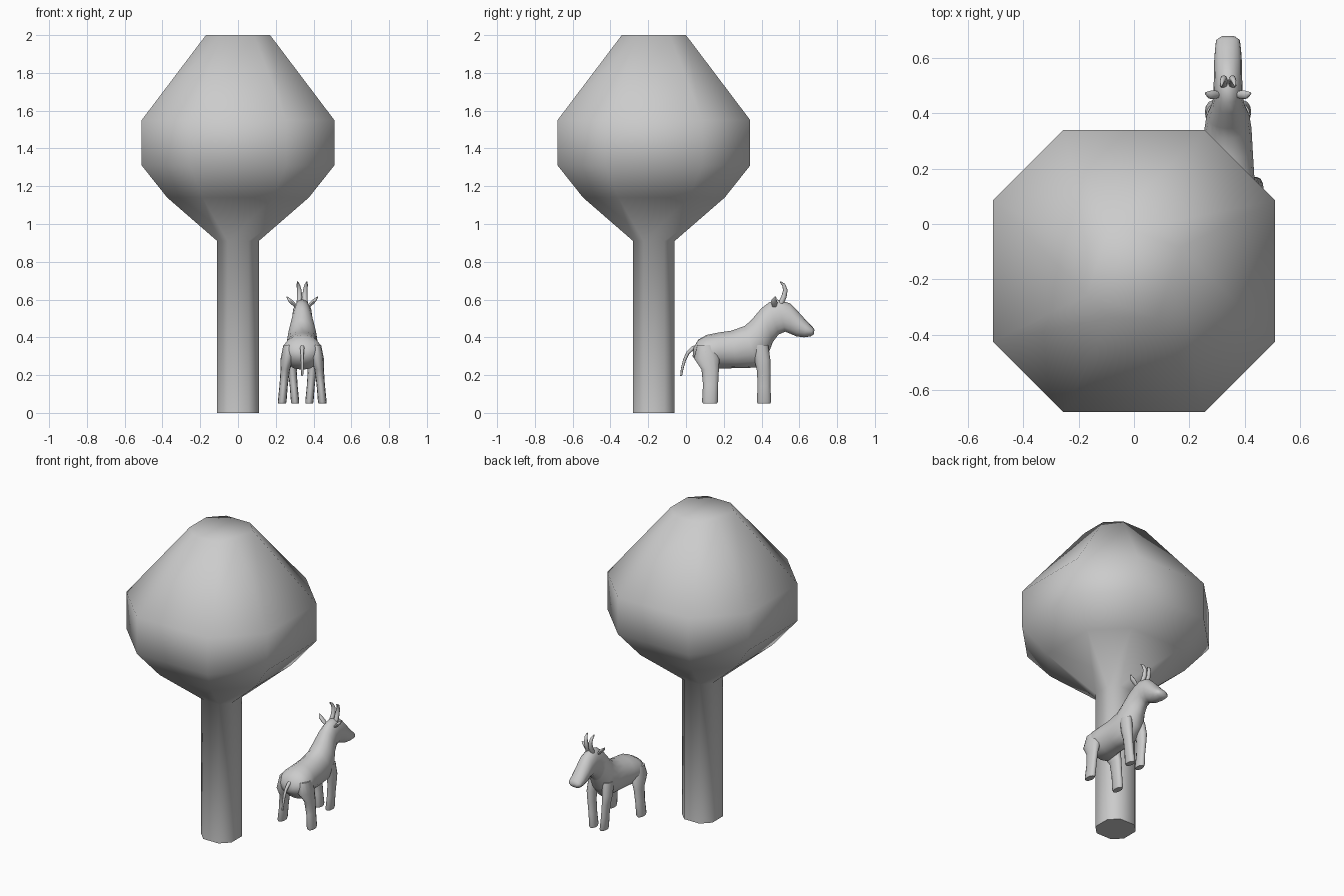
import bpy, bmesh, math
from mathutils import Vector

GOAT_X = 0.34


def loft(name, rings, angle=60):
    """Skin a list of equal-length closed rings and cap both ends."""
    bm = bmesh.new()
    loops = [[bm.verts.new(p) for p in ring] for ring in rings]
    n = len(loops[0])
    for a, b in zip(loops, loops[1:]):
        for i in range(n):
            j = (i + 1) % n
            bm.faces.new((a[i], a[j], b[j], b[i]))
    bm.faces.new(loops[0])
    bm.faces.new(loops[-1])
    bmesh.ops.recalc_face_normals(bm, faces=bm.faces)
    me = bpy.data.meshes.new(name)
    bm.to_mesh(me)
    bm.free()
    ob = bpy.data.objects.new(name, me)
    bpy.context.collection.objects.link(ob)
    bpy.ops.object.select_all(action='DESELECT')
    ob.select_set(True)
    bpy.context.view_layer.objects.active = ob
    bpy.ops.object.shade_smooth_by_angle(angle=math.radians(angle))
    return ob


def ellipse(c, u, v, n=12):
    return [c + u * math.cos(2 * math.pi * i / n) + v * math.sin(2 * math.pi * i / n)
            for i in range(n)]


def tube(name, pts, radii, ref, n=8, flat=1.0):
    """Tapered tube through pts; ref keeps the rings from twisting."""
    pts = [Vector(p) for p in pts]
    ref = Vector(ref)
    rings = []
    for i, p in enumerate(pts):
        t = (pts[min(i + 1, len(pts) - 1)] - pts[max(i - 1, 0)]).normalized()
        v = t.cross(ref).normalized()
        u = v.cross(t)
        rings.append(ellipse(p, u * radii[i], v * radii[i] * flat, n))
    return loft(name, rings)


# Tree: trunk and crown as one stack of octagons
def octagon(z, r):
    h = r / 2
    pts = [(h, r), (-h, r), (-r, h), (-r, -h), (-h, -r), (h, -r), (r, -h), (r, h)]
    return [Vector((x, y - 0.17, z)) for x, y in pts]


loft("tree", [octagon(z, r) for z, r in
              [(0, 0.11), (0.91, 0.11), (1.14, 0.375), (1.31, 0.51), (1.55, 0.51), (2, 0.17)]], 75)

# Goat body, neck and head: top (y, z), bottom (y, z), half width
body = [
    (0.040, 0.345, 0.035, 0.300, 0.030), (0.065, 0.388, 0.055, 0.270, 0.085),
    (0.110, 0.413, 0.100, 0.228, 0.108), (0.170, 0.425, 0.180, 0.235, 0.095),
    (0.240, 0.435, 0.270, 0.237, 0.090), (0.310, 0.460, 0.380, 0.240, 0.085),
    (0.345, 0.490, 0.435, 0.310, 0.078), (0.400, 0.555, 0.460, 0.375, 0.060),
    (0.440, 0.585, 0.490, 0.415, 0.052), (0.485, 0.600, 0.525, 0.430, 0.052),
    (0.550, 0.580, 0.555, 0.418, 0.050), (0.595, 0.535, 0.585, 0.405, 0.050),
    (0.640, 0.485, 0.625, 0.400, 0.047), (0.670, 0.455, 0.660, 0.405, 0.043),
    (0.680, 0.440, 0.676, 0.415, 0.025),
]
rings = []
for ty, tz, by, bz, w in body:
    top, bot = Vector((GOAT_X, ty, tz)), Vector((GOAT_X, by, bz))
    rings.append(ellipse((top + bot) / 2, Vector((w, 0, 0)), (top - bot) / 2, 16))
loft("goat_body", rings)

# Legs: (x offset, y, z, half width, half depth) from top to hoof
hind = [(0.070, 0.105, 0.36, 0.030, 0.045), (0.078, 0.110, 0.29, 0.036, 0.068),
        (0.090, 0.128, 0.23, 0.025, 0.046), (0.098, 0.130, 0.15, 0.022, 0.040),
        (0.106, 0.127, 0.06, 0.023, 0.042), (0.107, 0.127, 0.05, 0.020, 0.037)]
front = [(0.050, 0.390, 0.36, 0.030, 0.045), (0.056, 0.405, 0.28, 0.028, 0.042),
         (0.052, 0.412, 0.22, 0.023, 0.036), (0.045, 0.413, 0.14, 0.021, 0.034),
         (0.038, 0.413, 0.06, 0.022, 0.038), (0.037, 0.413, 0.05, 0.019, 0.034)]

for side, s in (("left", -1), ("right", 1)):
    for part, leg in (("hind", hind), ("front", front)):
        loft(f"{part}_leg_{side}",
             [ellipse(Vector((GOAT_X + s * x, y, z)), Vector((w, 0, 0)), Vector((0, d, 0)))
              for x, y, z, w, d in leg])
    # Curved horns
    tube(f"horn_{side}",
         [(GOAT_X + s * x, y, z) for x, y, z in
          [(0.016, 0.500, 0.575), (0.014, 0.519, 0.615), (0.016, 0.526, 0.650),
           (0.021, 0.517, 0.678), (0.025, 0.498, 0.695)]],
         [0.014, 0.014, 0.012, 0.009, 0.003], (1, 0, 0))
    # Ears
    tube(f"ear_{side}",
         [(GOAT_X + s * x, y, z) for x, y, z in
          [(0.035, 0.468, 0.565), (0.052, 0.468, 0.583), (0.068, 0.467, 0.598),
           (0.082, 0.473, 0.615)]],
         [0.012, 0.016, 0.014, 0.004], (0, 1, 0), flat=0.65)

# Tail
tube("tail",
     [(GOAT_X, y, z) for y, z in
      [(0.065, 0.350), (0.035, 0.342), (0.010, 0.318), (-0.008, 0.280), (-0.020, 0.235),
       (-0.026, 0.195)]],
     [0.014, 0.011, 0.009, 0.008, 0.007, 0.005], (1, 0, 0))
